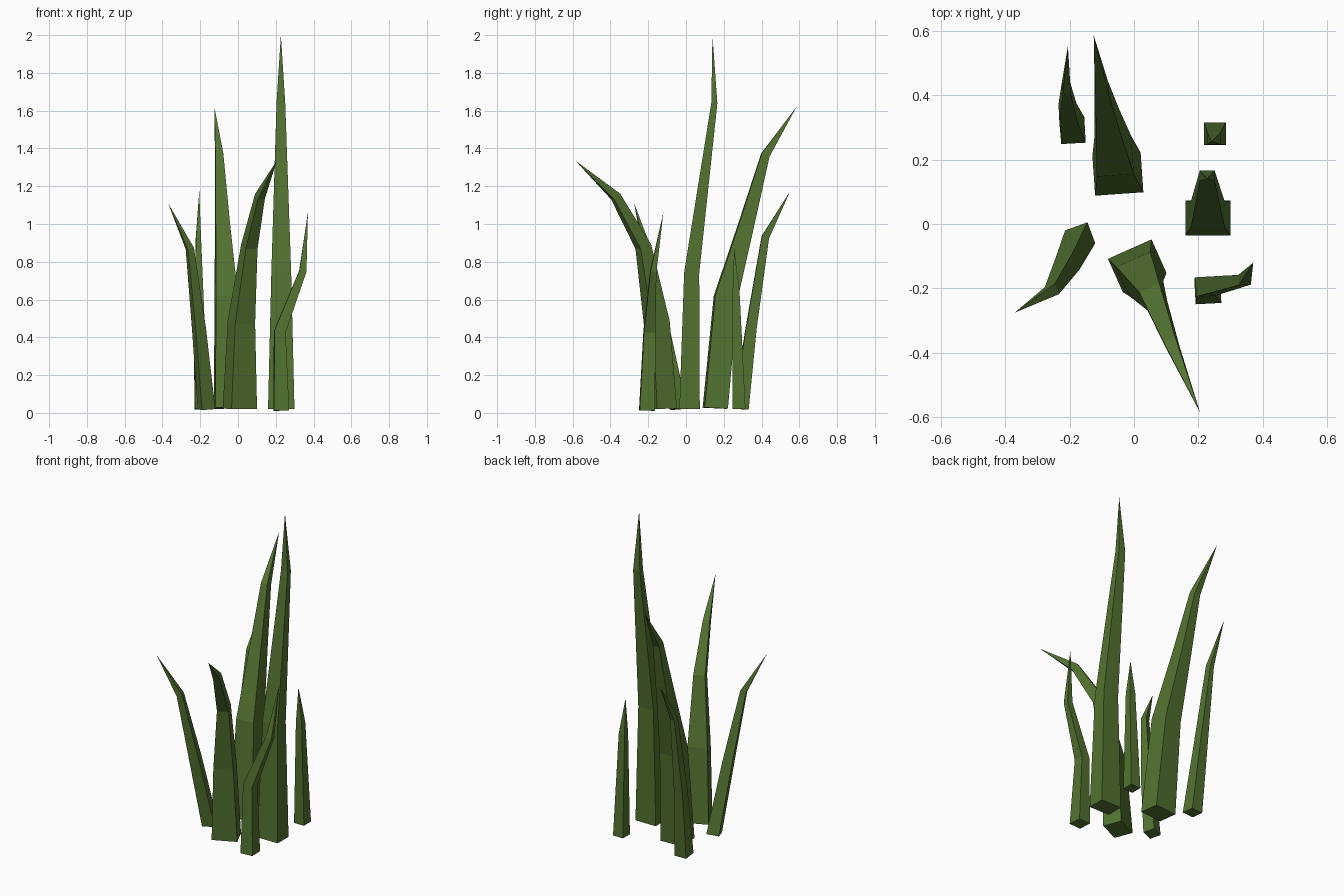
import bpy, bmesh, math
from mathutils import Vector, Matrix

green = bpy.data.materials.new("grass green")
green.diffuse_color = (0.085, 0.17, 0.03, 1)


def blade(name, turn, stations, tip):
    """Four-sided tapering blade: stations are (x, y, z, width, depth)."""
    pts = [Vector(s[:3]) for s in stations] + [Vector(tip)]
    up = Vector((0, 0, 1))
    rot = Matrix.Rotation(math.radians(turn), 3, 'Z')
    bm = bmesh.new()
    rings = []
    for i, (x, y, z, w, d) in enumerate(stations):
        # each section follows the bend of the blade
        if i == 0:
            tangent = up + (pts[1] - pts[0]).normalized()
        else:
            tangent = (pts[i + 1] - pts[i]).normalized() + (pts[i] - pts[i - 1]).normalized()
        tilt = up.rotation_difference(tangent).to_matrix()
        rings.append([bm.verts.new(pts[i] + tilt @ (rot @ Vector((a * w / 2, b * d / 2, 0))))
                      for a, b in ((-1, -1), (1, -1), (1, 1), (-1, 1))])
    bm.faces.new(rings[0][::-1])
    for lo, hi in zip(rings, rings[1:]):
        for k in range(4):
            n = (k + 1) % 4
            bm.faces.new((lo[k], lo[n], hi[n], hi[k]))
    top = bm.verts.new(tip)
    for k in range(4):
        bm.faces.new((rings[-1][k], rings[-1][(k + 1) % 4], top))
    bmesh.ops.recalc_face_normals(bm, faces=bm.faces)
    me = bpy.data.meshes.new(name)
    bm.to_mesh(me)
    bm.free()
    me.materials.append(green)
    bpy.context.collection.objects.link(bpy.data.objects.new(name, me))


# Tall upright blade and the wide one leaning back
blade("tall_blade", 0, [(0.229, 0.019, 0.02, 0.14, 0.108), (0.229, 0.03, 0.74, 0.105, 0.08),
                        (0.227, 0.15, 1.64, 0.046, 0.032)], (0.227, 0.14, 2.0))
blade("back_wide_blade", 4, [(-0.05, 0.155, 0.025, 0.15, 0.124), (-0.062, 0.21, 0.61, 0.115, 0.12),
                             (-0.083, 0.32, 1.0, 0.075, 0.08),
                             (-0.1, 0.42, 1.365, 0.042, 0.045)], (-0.125, 0.585, 1.62))
# Wide blade arching forward
blade("front_wide_blade", 24, [(0.01, -0.13, 0.022, 0.148, 0.114), (0.018, -0.155, 0.48, 0.115, 0.1),
                               (0.06, -0.226, 0.88, 0.068, 0.065),
                               (0.116, -0.372, 1.145, 0.04, 0.046)], (0.205, -0.585, 1.335))
# Thin blades around the edge
blade("back_left_blade", 3, [(-0.19, 0.29, 0.02, 0.076, 0.08), (-0.205, 0.345, 0.45, 0.056, 0.056),
                             (-0.21, 0.42, 0.93, 0.026, 0.04)], (-0.205, 0.552, 1.175))
blade("left_blade", 20, [(-0.167, -0.04, 0.02, 0.074, 0.07), (-0.207, -0.125, 0.45, 0.058, 0.058),
                         (-0.255, -0.207, 0.87, 0.035, 0.035)], (-0.37, -0.275, 1.11))
blade("right_blade", 3, [(0.229, -0.206, 0.012, 0.08, 0.082), (0.221, -0.194, 0.43, 0.06, 0.06),
                         (0.343, -0.173, 0.75, 0.038, 0.032)], (0.37, -0.12, 1.06))
blade("short_blade", 0, [(0.251, 0.28, 0.02, 0.068, 0.07), (0.248, 0.265, 0.65, 0.04, 0.036)],
      (0.24, 0.255, 0.87))
